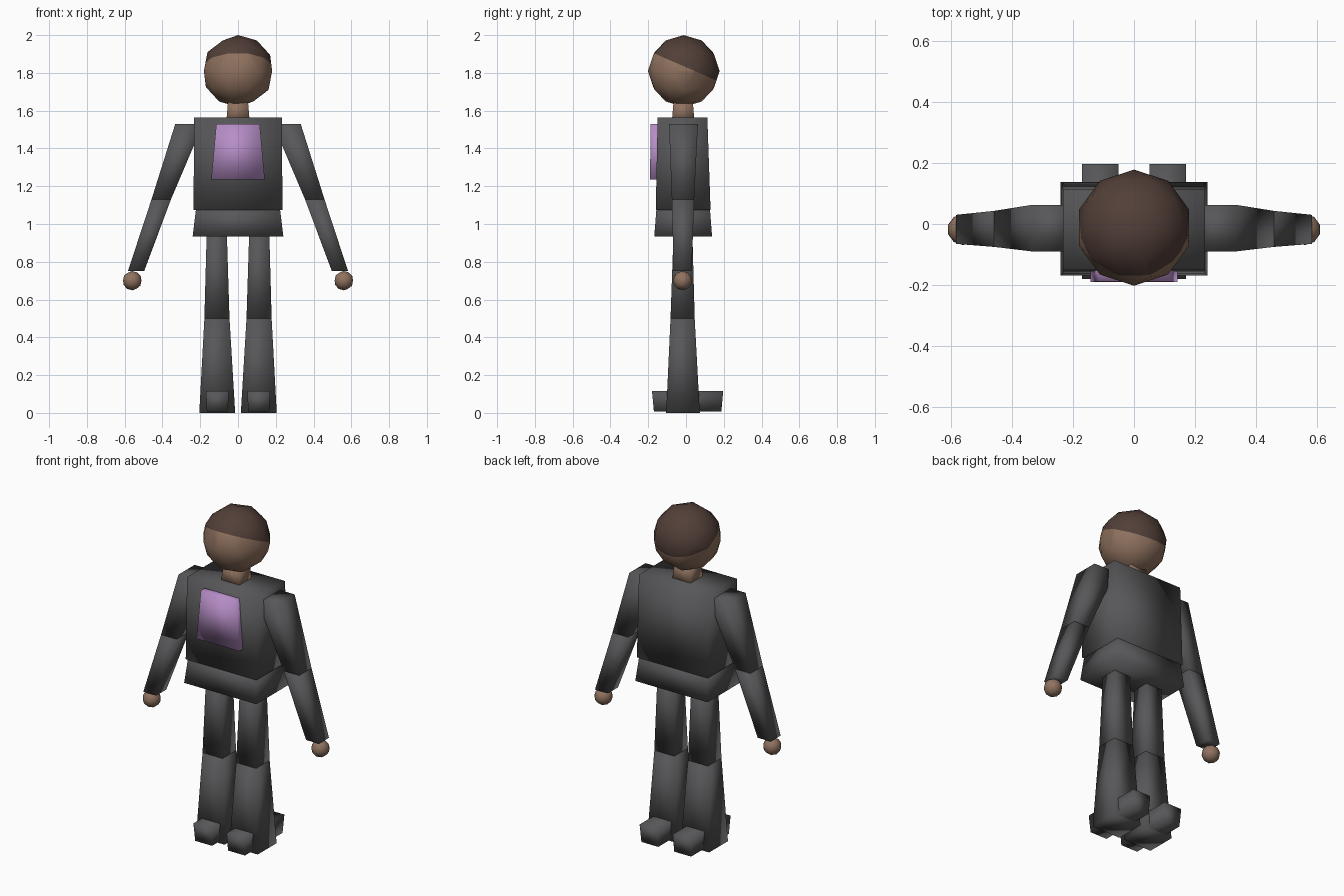
import bpy, bmesh
from mathutils import Vector

if "Cube" in bpy.data.objects:
    bpy.data.objects.remove(bpy.data.objects["Cube"])


def material(name, rgb):
    m = bpy.data.materials.new(name)
    m.diffuse_color = (*rgb, 1)
    m.use_nodes = True
    m.node_tree.nodes["Principled BSDF"].inputs["Base Color"].default_value = m.diffuse_color
    return m


GREY = material("dark grey cloth", (0.095, 0.095, 0.1))
SKIN = material("skin", (0.28, 0.17, 0.115))
HAIR = material("brown hair", (0.085, 0.05, 0.04))
PURPLE = material("purple panel", (0.47, 0.27, 0.57))


def finish(name, bm, *mats):
    bmesh.ops.recalc_face_normals(bm, faces=bm.faces[:])
    for f in bm.faces:
        f.smooth = True
    me = bpy.data.meshes.new(name)
    bm.to_mesh(me)
    bm.free()
    for m in mats:
        me.materials.append(m)
    ob = bpy.data.objects.new(name, me)
    bpy.context.collection.objects.link(ob)
    return ob


def tapered_box(name, mat, *sections):
    """Loft rectangles given as (z, x0, x1, y0, y1), lowest first."""
    bm = bmesh.new()
    rings = [[bm.verts.new((x, y, z)) for x, y in
              ((x0, y0), (x1, y0), (x1, y1), (x0, y1))]
             for z, x0, x1, y0, y1 in sections]
    bm.faces.new(rings[0])
    bm.faces.new(rings[-1])
    for a, b in zip(rings, rings[1:]):
        for i in range(4):
            j = (i + 1) % 4
            bm.faces.new((a[i], a[j], b[j], b[i]))
    return finish(name, bm, mat)


def ball(name, mat, centre, radius):
    bm = bmesh.new()
    bmesh.ops.create_icosphere(bm, subdivisions=2, radius=radius)
    bmesh.ops.translate(bm, vec=centre, verts=bm.verts[:])
    return finish(name, bm, mat)


# Head: one ball, cut by a plane that drops toward the back; hair above it
bm = bmesh.new()
bmesh.ops.create_icosphere(bm, subdivisions=2, radius=0.19)
bmesh.ops.translate(bm, vec=(0, -0.012, 1.81), verts=bm.verts[:])
cut, up = Vector((0, -0.012, 1.835)), Vector((0, 0.4, 0.917))
bmesh.ops.bisect_plane(bm, geom=bm.verts[:] + bm.edges[:] + bm.faces[:],
                       plane_co=cut, plane_no=up)
for f in bm.faces:
    f.material_index = int((f.calc_center_median() - cut).dot(up) > 0)
finish("head", bm, SKIN, HAIR)

# Neck, chest, hips and chest panel
tapered_box("neck", SKIN, (1.54, -0.062, 0.062, -0.075, 0.045),
            (1.66, -0.052, 0.052, -0.065, 0.035))
tapered_box("chest", GREY, (1.075, -0.235, 0.235, -0.16, 0.13),
            (1.565, -0.233, 0.233, -0.15, 0.113))
tapered_box("hips", GREY, (0.935, -0.24, 0.24, -0.168, 0.138),
            (1.1, -0.22, 0.22, -0.155, 0.125))
tapered_box("chest_panel", PURPLE, (1.235, -0.142, 0.142, -0.19, -0.13),
            (1.53, -0.115, 0.115, -0.188, -0.13))

# Limbs, mirrored left and right
for side, s in (("left", 1), ("right", -1)):
    def limb(part, *secs):
        tapered_box(f"{side}_{part}", GREY,
                    *[(z, *sorted((s * a, s * b)), c, d) for z, a, b, c, d in secs])

    elbow = (1.13, 0.355, 0.458, -0.075, 0.043)
    limb("upper_arm", elbow, (1.53, 0.185, 0.332, -0.09, 0.063))
    limb("forearm", (0.75, 0.497, 0.583, -0.065, 0.03), elbow)
    ball(f"{side}_hand", SKIN, (s * 0.56, -0.018, 0.70), 0.051)

    knee = (0.5, 0.045, 0.178, -0.082, 0.046)
    limb("thigh", knee, (0.98, 0.06, 0.165, -0.065, 0.033))
    limb("shin", (0.0, 0.015, 0.205, -0.105, 0.073), knee)
    limb("foot", (0.008, 0.053, 0.165, -0.17, 0.187),
         (0.115, 0.05, 0.17, -0.18, 0.197))
